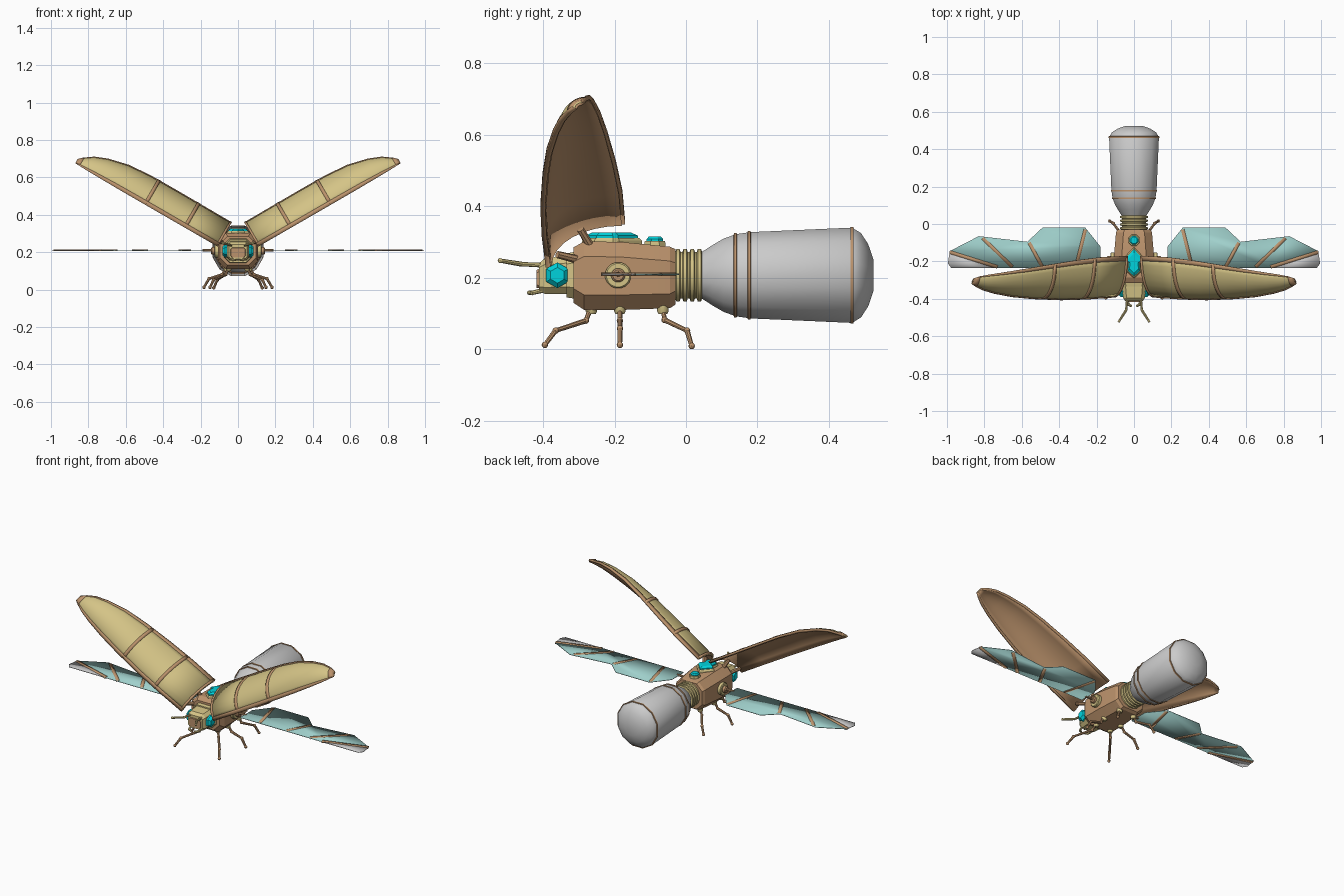
import bpy, bmesh, math
from mathutils import Vector, Matrix

if "Cube" in bpy.data.objects:
    bpy.data.objects.remove(bpy.data.objects["Cube"])


def material(name, r, g, b):
    m = bpy.data.materials.new(name)
    m.diffuse_color = (r, g, b, 1)
    m.use_nodes = True
    m.node_tree.nodes["Principled BSDF"].inputs["Base Color"].default_value = m.diffuse_color
    return m


GOLD = material("gold", 0.66, 0.55, 0.24)
COPPER = material("copper", 0.50, 0.29, 0.15)
CYAN = material("cyan", 0.0, 0.65, 0.72)
GLASS = material("glass", 0.35, 0.63, 0.60)


def finish(name, bm, mats=(), mirror=False, solid=0, angle=35):
    bmesh.ops.recalc_face_normals(bm, faces=bm.faces)
    me = bpy.data.meshes.new(name)
    bm.to_mesh(me)
    bm.free()
    ob = bpy.data.objects.new(name, me)
    bpy.context.collection.objects.link(ob)
    for m in mats:
        me.materials.append(m)
    bpy.ops.object.select_all(action='DESELECT')
    ob.select_set(True)
    bpy.context.view_layer.objects.active = ob
    bpy.ops.object.shade_smooth_by_angle(angle=math.radians(angle))
    if solid:
        s = ob.modifiers.new("thickness", 'SOLIDIFY')
        s.thickness = solid
        s.offset = 0
    if mirror:
        ob.modifiers.new("mirror", 'MIRROR')
    return ob


def loft(bm, rings):
    """Skin closed rings of points and cap both ends."""
    vs = [[bm.verts.new(p) for p in r] for r in rings]
    n = len(vs[0])
    for a, b in zip(vs, vs[1:]):
        for i in range(n):
            bm.faces.new((a[i], a[(i + 1) % n], b[(i + 1) % n], b[i]))
    bm.faces.new(vs[0])
    bm.faces.new(vs[-1])


def lathe(name, profile, sides, mats, origin=(0, 0, 0.207), axis='Y', mirror=False, turn=0.5):
    """Round part: profile is (distance along axis, radius)."""
    bm, o, rings = bmesh.new(), Vector(origin), []
    for d, r in profile:
        ring = []
        for i in range(sides):
            a = (i + turn) * math.tau / sides
            u, v = r * math.cos(a), r * math.sin(a)
            ring.append(o + Vector({'X': (d, v, u), 'Y': (u, d, v), 'Z': (u, v, d)}[axis]))
        rings.append(ring)
    loft(bm, rings)
    return finish(name, bm, mats, mirror)


def rods(name, paths, r, mats, sides=8, joint=0, mirror=True):
    """Straight tubes through points, with optional ball joints."""
    bm = bmesh.new()
    for pts in paths:
        pts = [Vector(p) for p in pts]
        for a, b in zip(pts, pts[1:]):
            q = (b - a).to_track_quat('Z', 'Y').to_matrix().to_4x4()
            bmesh.ops.create_cone(bm, cap_ends=True, segments=sides, radius1=r, radius2=r * 0.85,
                                  depth=(b - a).length, matrix=Matrix.Translation((a + b) / 2) @ q)
        for p in pts if joint else ():
            bmesh.ops.create_uvsphere(bm, u_segments=8, v_segments=6, radius=joint,
                                      matrix=Matrix.Translation(p))
    return finish(name, bm, mats, mirror)


def octagon(y, w, z0, z1, c):
    return [(sx, y, z) for sx, z in ((w, z0 + c), (w, z1 - c), (w - c, z1), (c - w, z1),
                                     (-w, z1 - c), (-w, z0 + c), (c - w, z0), (w - c, z0))]


def block(name, sections, mats):
    bm = bmesh.new()
    loft(bm, [octagon(*s) for s in sections])
    return finish(name, bm, mats, angle=20)


def gem(name, outline, z0, z1, mats, top=0.75):
    bm = bmesh.new()
    cy = sum(p[1] for p in outline) / len(outline)
    mid = (z0 + 2 * z1) / 3
    loft(bm, [[(x * k, cy + (y - cy) * k, z) for x, y in outline]
              for k, z in ((1, z0), (1, mid), (top, z1))])
    return finish(name, bm, mats, angle=15)


# Abdomen, its bands and the ribbed waist
lathe("abdomen", [(0.045, 0.068), (0.075, 0.088), (0.105, 0.106), (0.14, 0.119), (0.18, 0.125),
                  (0.465, 0.138), (0.49, 0.122), (0.51, 0.09), (0.525, 0.045)], 12, ())
for i, (y, r) in enumerate(((0.138, 0.122), (0.177, 0.128), (0.465, 0.140))):
    lathe(f"abdomen_band_{i + 1}", [(y - .005, r - .01), (y - .004, r), (y + .004, r), (y + .005, r - .01)],
          12, [COPPER])
ribs = [(-0.04, 0.066)]
for i in range(4):
    y = -0.03 + i * 0.02
    ribs += [(y, 0.066), (y + .003, 0.075), (y + .012, 0.075), (y + .015, 0.066)]
lathe("waist_ribs", ribs + [(0.055, 0.066)], 16, [GOLD])

# Thorax, neck and head
block("thorax", [(-0.315, 0.095, 0.130, 0.285, 0.04), (-0.285, 0.108, 0.110, 0.302, 0.042),
                 (-0.18, 0.108, 0.110, 0.300, 0.042), (-0.045, 0.096, 0.115, 0.287, 0.04),
                 (-0.03, 0.088, 0.125, 0.280, 0.038)], [COPPER])
block("neck", [(-0.335, 0.072, 0.145, 0.268, 0.03), (-0.30, 0.078, 0.14, 0.275, 0.03)], [GOLD])
block("head", [(-0.412, 0.048, 0.163, 0.240, 0.012), (-0.395, 0.058, 0.155, 0.255, 0.018),
               (-0.32, 0.066, 0.155, 0.262, 0.02)], [GOLD])
block("face_plate", [(-0.418, 0.038, 0.172, 0.222, 0.008), (-0.40, 0.042, 0.168, 0.228, 0.008)], [COPPER])
lathe("eye", [(0.05, 0.036), (0.070, 0.036), (0.084, 0.022)], 6, [CYAN], (0, -0.36, 0.207), 'X', True, 0)
rods("antenna", [[(0.035, -0.39, 0.235), (0.042, -0.46, 0.238), (0.08, -0.52, 0.248)]],
     0.007, [GOLD], joint=0.007)
rods("mandible", [[(0.035, -0.40, 0.165), (0.03, -0.43, 0.158), (0.012, -0.44, 0.158)]], 0.007, [GOLD])

# Back gems on gold settings
half = [(0.05, -0.19), (0.028, -0.205), (0.032, -0.25)]
arrow = [(0, -0.135)] + half + [(0, -0.28)] + [(-x, y) for x, y in reversed(half)]
gem("arrow_gem", arrow, 0.30, 0.327, [CYAN])
gem("arrow_setting", [(x * 1.2, -0.21 + (y + 0.21) * 1.15) for x, y in arrow], 0.29, 0.312, [GOLD], 0.92)
octo = [(math.cos(i * math.pi / 4 + .39), math.sin(i * math.pi / 4 + .39)) for i in range(8)]
gem("round_gem", [(x * .025, y * .025 - .087) for x, y in octo], 0.295, 0.315, [CYAN])
gem("round_setting", [(x * .032, y * .032 - .087) for x, y in octo], 0.28, 0.303, [GOLD], 0.95)

# Wing hubs on the thorax sides
lathe("wing_hub", [(0.10, 0.037), (0.122, 0.037), (0.126, 0.033)], 16, [GOLD], (0, -0.19, 0.207), 'X', True)
lathe("hub_core", [(0.12, 0.02), (0.14, 0.02), (0.145, 0.015)], 12, [COPPER], (0, -0.19, 0.207), 'X', True)
rods("wing_root", [[(0.13, -0.19, 0.21), (0.19, -0.19, 0.21)]], 0.008, [COPPER])

# Flat hind wings: frame, struts and panes
WZ = 0.21
outline = [(0.18, -0.235), (0.18, -0.12), (0.26, -0.02), (0.49, -0.02), (0.57, -0.095),
           (0.83, -0.065), (1.0, -0.15), (1.0, -0.21), (0.98, -0.24)]
bm = bmesh.new()
face = bm.faces.new([bm.verts.new((x, y, WZ)) for x, y in outline])
bmesh.ops.inset_region(bm, faces=[face], thickness=0.018, use_even_offset=True)
bmesh.ops.delete(bm, geom=[face], context='FACES_ONLY')
finish("wing_frame", bm, [COPPER], True, 0.010)
bm = bmesh.new()
for a, b in (((0.26, -0.03), (0.31, -0.23)), ((0.56, -0.10), (0.49, -0.23)),
             ((0.81, -0.075), (0.65, -0.23)), ((0.985, -0.15), (0.73, -0.23))):
    a, b = Vector((*a, WZ)), Vector((*b, WZ))
    s = (b - a).cross(Vector((0, 0, 1))).normalized() * 0.009
    bm.faces.new([bm.verts.new(p) for p in (a + s, b + s, b - s, a - s)])
finish("wing_struts", bm, [COPPER], True, 0.009)
for name, pts, mats in (("wing_glass", outline[:6] + [(0.985, -0.145), (0.73, -0.235)], [GLASS]),
                        ("wing_tip_pane", [(0.73, -0.235), (0.985, -0.145), (0.995, -0.21), (0.978, -0.235)], ())):
    bm = bmesh.new()
    bm.faces.new([bm.verts.new((x, y, WZ)) for x, y in pts])
    finish(name, bm, mats, True, 0.004)

# Raised wing cases: quarter-ellipse section swept along a 30 degree line
# stations: length, front edge y, rear edge y, height
ST = [(0, -.385, -.18, .137), (.17, -.396, -.188, .138), (.33, -.40, -.205, .139), (.5, -.394, -.228, .138),
      (.63, -.383, -.247, .128), (.74, -.365, -.263, .102), (.81, -.347, -.273, .074),
      (.855, -.327, -.282, .042), (.88, -.312, -.292, .018)]


def case_point(s, a, lift):
    for p, q in zip(ST, ST[1:]):
        if s <= q[0] + 1e-6:
            break
    t = (s - p[0]) / (q[0] - p[0])
    f, r, h = (p[i] + (q[i] - p[i]) * t for i in (1, 2, 3))
    y = r + (f - r) * math.sin(a) - lift * math.sin(a)
    n = h * math.cos(a) + lift * math.cos(a)
    return (0.105 + 0.866 * s - 0.5 * n, y, 0.235 + 0.5 * s + 0.866 * n)


def case_part(name, stations, a0, a1, lift, mats, solid, steps=8):
    bm = bmesh.new()
    g = [[bm.verts.new(case_point(s, a0 + (a1 - a0) * j / steps, lift)) for j in range(steps + 1)]
         for s in stations]
    for p, q in zip(g, g[1:]):
        for j in range(steps):
            bm.faces.new((p[j], q[j], q[j + 1], p[j + 1]))
    return finish(name, bm, mats, True, solid)


Q = math.pi / 2
S = [p[0] for p in ST]
case_part("wing_case", S, 0, Q, 0, [GOLD], 0.006)
case_part("wing_case_lining", S, 0, Q, -0.006, [COPPER], 0.007)
case_part("wing_case_front_rim", S, Q * 0.93, Q * 1.03, 0.001, [COPPER], 0.014, 2)
case_part("wing_case_rear_rim", S, -Q * 0.03, Q * 0.05, 0.001, [COPPER], 0.012, 2)
for i, (s0, s1) in enumerate(((0.0, 0.012), (0.195, 0.213), (0.44, 0.458), (0.855, 0.88))):
    case_part(f"wing_case_band_{i + 1}", [s0, s1], 0, Q, 0.002, [COPPER], 0.012)
rods("wing_case_hinge", [[(0.06, -0.265, 0.285), (0.085, -0.295, 0.335)],
                         [(0.08, -0.30, 0.25), (0.115, -0.36, 0.265)]], 0.012, [COPPER])

# Six jointed legs
for name, pts in (("front_leg", [(.05, -.265, .12), (.065, -.28, .08), (.13, -.365, .052), (.15, -.395, .012)]),
                  ("middle_leg", [(.06, -.185, .12), (.085, -.185, .08), (.155, -.185, .058), (.182, -.185, .012)]),
                  ("rear_leg", [(.05, -.065, .12), (.065, -.06, .082), (.11, .003, .052), (.13, .016, .009)])):
    rods(name, [pts], 0.0075, [COPPER], joint=0.009)
    x, y, z = pts[0]
    lathe(name + "_socket", [(0.098, 0.012), (0.106, 0.016), (0.13, 0.016)], 10, [GOLD], (x, y, 0), 'Z', True)
